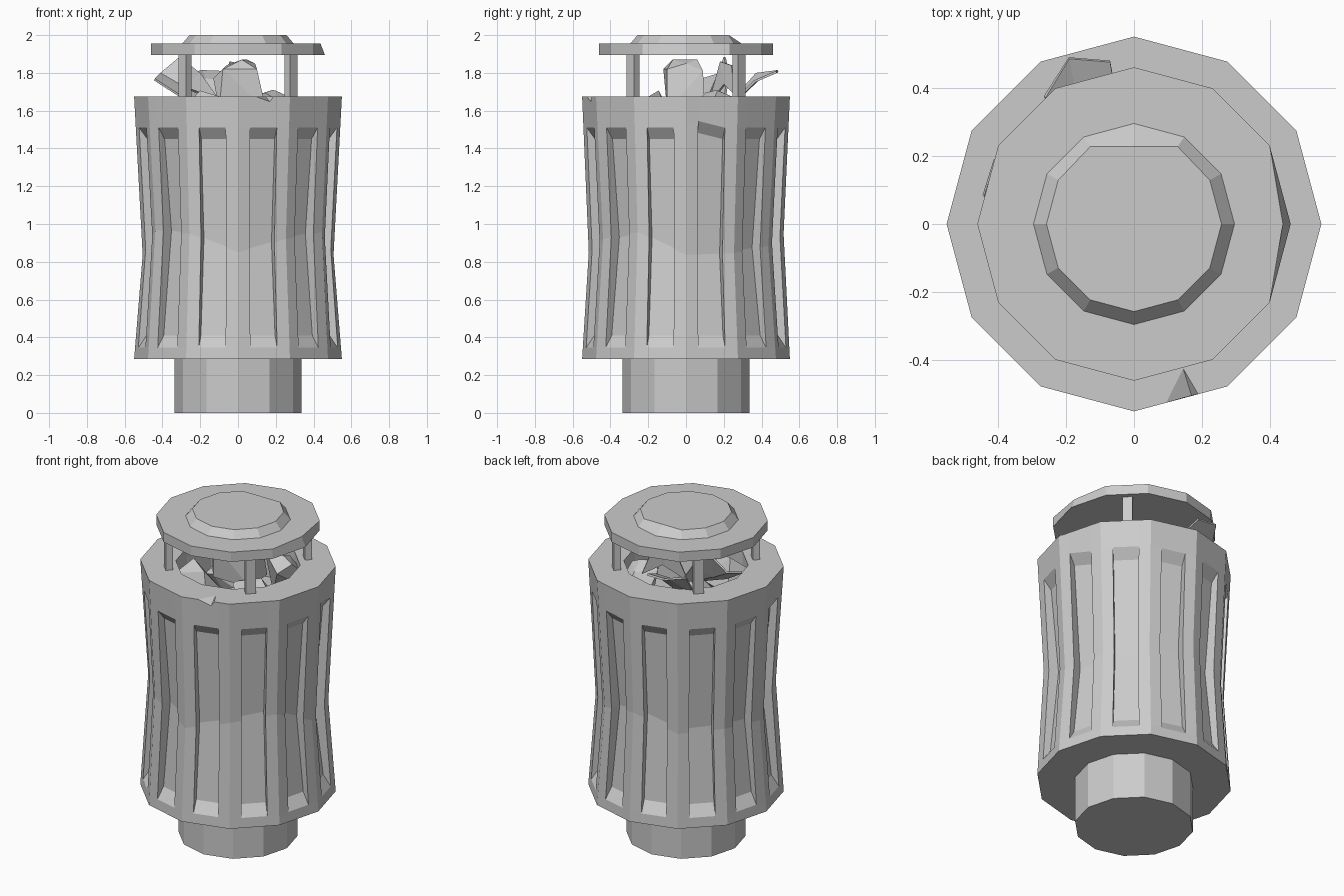
import bpy, bmesh, random
from math import cos, sin, radians
from mathutils import Vector, Matrix

random.seed(4)
SIDES = 12

cube = bpy.data.objects.get("Cube")
if cube:
    bpy.data.objects.remove(cube, do_unlink=True)

grey = bpy.data.materials.new("weathered_grey")
grey.use_nodes = True
grey.diffuse_color = (0.6, 0.6, 0.6, 1)
grey.node_tree.nodes["Principled BSDF"].inputs["Base Color"].default_value = (0.6, 0.6, 0.6, 1)


def finish(name, bm):
    bmesh.ops.remove_doubles(bm, verts=bm.verts, dist=0.0005)
    bmesh.ops.recalc_face_normals(bm, faces=bm.faces)
    mesh = bpy.data.meshes.new(name)
    bm.to_mesh(mesh)
    bm.free()
    mesh.materials.append(grey)
    obj = bpy.data.objects.new(name, mesh)
    bpy.context.collection.objects.link(obj)
    return obj


def polar(r, k, z):
    a = radians(360 / SIDES * k)
    return Vector((r * cos(a), r * sin(a), z))


def face(bm, *points):
    return bm.faces.new([bm.verts.new(p) for p in points])


def ring_bands(bm, profile):
    for (r0, z0), (r1, z1) in zip(profile, profile[1:]):
        for k in range(SIDES):
            face(bm, polar(r0, k, z0), polar(r0, k + 1, z0),
                 polar(r1, k + 1, z1), polar(r1, k, z1))


def disc(bm, r, z):
    face(bm, *[polar(r, k, z) for k in range(SIDES)])


def lathe(name, profile):
    bm = bmesh.new()
    ring_bands(bm, profile)
    disc(bm, *profile[0])
    disc(bm, *profile[-1])
    return finish(name, bm)


def hull(name, points):
    bm = bmesh.new()
    for p in points:
        bm.verts.new(p)
    out = bmesh.ops.convex_hull(bm, input=bm.verts)
    bmesh.ops.delete(bm, geom=list({v for v in out["geom_interior"] + out["geom_unused"]
                                    if isinstance(v, bmesh.types.BMVert)}), context="VERTS")
    return finish(name, bm)


# Foot
lathe("foot", [(0.335, 0), (0.335, 0.285)])

# Waisted drum: every side carries a sunken panel bent at the waist
BOTTOM, LOW, HIGH, TOP, RIM, HOLE = 0.285, 0.345, 1.51, 1.675, 0.55, 0.35
waist = [(0.51 + random.uniform(-0.008, 0.008), 0.9 + random.uniform(-0.08, 0.08))
         for k in range(SIDES)]
bm = bmesh.new()
for k in range(SIDES):
    sides = []
    for j in (k, k + 1):
        r, z = waist[j % SIDES]
        mid = polar(r, j, z)
        end_lo, end_hi = polar(RIM, j, BOTTOM), polar(RIM, j, TOP)
        lo = end_lo.lerp(mid, (LOW - BOTTOM) / (z - BOTTOM))
        hi = end_hi.lerp(mid, (TOP - HIGH) / (TOP - z))
        sides.append([end_lo, lo, mid, hi, end_hi])
    left, right = sides
    a = [p.lerp(q, 0.24) for p, q in zip(left, right)]
    b = [p.lerp(q, 0.76) for p, q in zip(left, right)]
    if k == 0:
        a[3].z += 0.035
    inward = -(polar(1, k + 0.5, 0))
    lift = (0.065, 0, -0.06)
    depth = (0.045, 0.06, 0.045)
    ai, bi = [[p + inward * d + Vector((0, 0, h)) for p, d, h in zip(c[1:4], depth, lift)]
              for c in (a, b)]
    # Frame around the panel
    for i in range(4):
        face(bm, left[i], a[i], a[i + 1], left[i + 1])
        face(bm, b[i], right[i], right[i + 1], b[i + 1])
    face(bm, a[0], b[0], b[1], a[1])
    face(bm, a[3], b[3], b[4], a[4])
    # Panel floor, walls and sloping ledges
    for i in range(2):
        face(bm, ai[i], bi[i], bi[i + 1], ai[i + 1])
        face(bm, a[i + 1], ai[i], ai[i + 1], a[i + 2])
        face(bm, bi[i], b[i + 1], b[i + 2], bi[i + 1])
    face(bm, a[1], b[1], bi[0], ai[0])
    face(bm, ai[2], bi[2], b[3], a[3])
    # Underside and rim share the split outer edge
    face(bm, right[0], b[0], a[0], left[0], Vector((0, 0, BOTTOM)))
    face(bm, left[4], a[4], b[4], right[4], polar(HOLE, k + 1, TOP), polar(HOLE, k, TOP))
ring_bands(bm, [(HOLE, TOP), (HOLE, 1.45)])
disc(bm, HOLE, 1.45)
drum = finish("drum", bm)

# Chip broken out of the front rim
chip = hull("rim_chip_cutter", [(0.14, -0.41, 1.68), (0.06, -0.57, 1.68),
                                (0.21, -0.53, 1.68), (0.18, -0.54, 1.635)])
cut = drum.modifiers.new("rim_chip", "BOOLEAN")
cut.operation, cut.solver, cut.object = "DIFFERENCE", "EXACT", chip
bpy.context.view_layer.objects.active = drum
bpy.ops.object.modifier_apply(modifier=cut.name)
bpy.data.objects.remove(chip, do_unlink=True)

# Four posts carrying the lid
for name, k in (("left_back", 1.5), ("right_back", 4.5), ("right_front", 7.5), ("left_front", 10.5)):
    bm = bmesh.new()
    turn = Matrix.Rotation(radians(30 * k), 4, "Z")
    place = Matrix.Translation(polar(0.396, k, 1.785)) @ turn @ Matrix.Diagonal((0.04, 0.057, 0.23, 1))
    bmesh.ops.create_cube(bm, size=1, matrix=place)
    finish("post_" + name, bm)

# Lid with one bent edge, and its raised cap
lid = lathe("lid", [(0.46, 1.895), (0.46, 1.955)])
for v in lid.data.vertices:
    if v.co.x > 0.45 and v.co.z > 1.9:
        v.co.x = 0.437
cap = lathe("lid_cap", [(0.295, 1.955), (0.257, 2.0)])
for v in cap.data.vertices:
    if v.co.z > 1.99 and v.co.y > 0.2:
        v.co.y = 0.227

# Central lump of rubbish
hull("rubbish_lump", [(-0.1, -0.1, 1.6), (0.15, -0.1, 1.6), (0.13, 0.1, 1.6), (-0.08, 0.1, 1.6),
                      (-0.13, -0.08, 1.77), (-0.12, 0.07, 1.77), (-0.08, -0.12, 1.82),
                      (0.02, -0.07, 1.87), (0.05, 0.06, 1.87), (0.1, -0.1, 1.82),
                      (0.1, 0.09, 1.81), (-0.06, 0.06, 1.84), (0.09, 0.0, 1.85)])

# Low crumpled pieces filling the opening
for i, (x, y, size) in enumerate([(-0.17, -0.15, 0.14), (0.18, -0.14, 0.12),
                                  (0.17, 0.16, 0.14), (-0.15, 0.13, 0.15)]):
    pts = [Vector([random.gauss(0, 1) for n in range(3)]).normalized() * size for n in range(14)]
    hull("rubbish_scrap_%d" % (i + 1), [p + Vector((x, y, 1.57)) for p in pts])


# Folded sheets sticking out of the opening
def sheet(name, centre, edge):
    bm = bmesh.new()
    for p, q in zip(edge, edge[1:]):
        face(bm, centre, p, q)
    obj = finish(name, bm)
    thick = obj.modifiers.new("thickness", "SOLIDIFY")
    thick.thickness = 0.012


sheet("side_sheet", (-0.29, 0.14, 1.73),
      [(-0.12, 0.1, 1.64), (-0.3, 0.03, 1.68), (-0.44, 0.08, 1.77), (-0.41, 0.18, 1.8),
       (-0.31, 0.2, 1.885), (-0.2, 0.22, 1.8), (-0.1, 0.2, 1.66)])
sheet("back_sheet", (-0.17, 0.38, 1.77),
      [(-0.22, 0.22, 1.63), (-0.26, 0.37, 1.8), (-0.19, 0.485, 1.815),
       (-0.07, 0.475, 1.81), (-0.05, 0.36, 1.76), (-0.1, 0.24, 1.64), (-0.22, 0.22, 1.63)])
sheet("tilted_sheet", (0.02, 0.2, 1.74),
      [(-0.1, 0.12, 1.64), (-0.04, 0.18, 1.86), (0.06, 0.24, 1.84), (0.12, 0.26, 1.68)])
